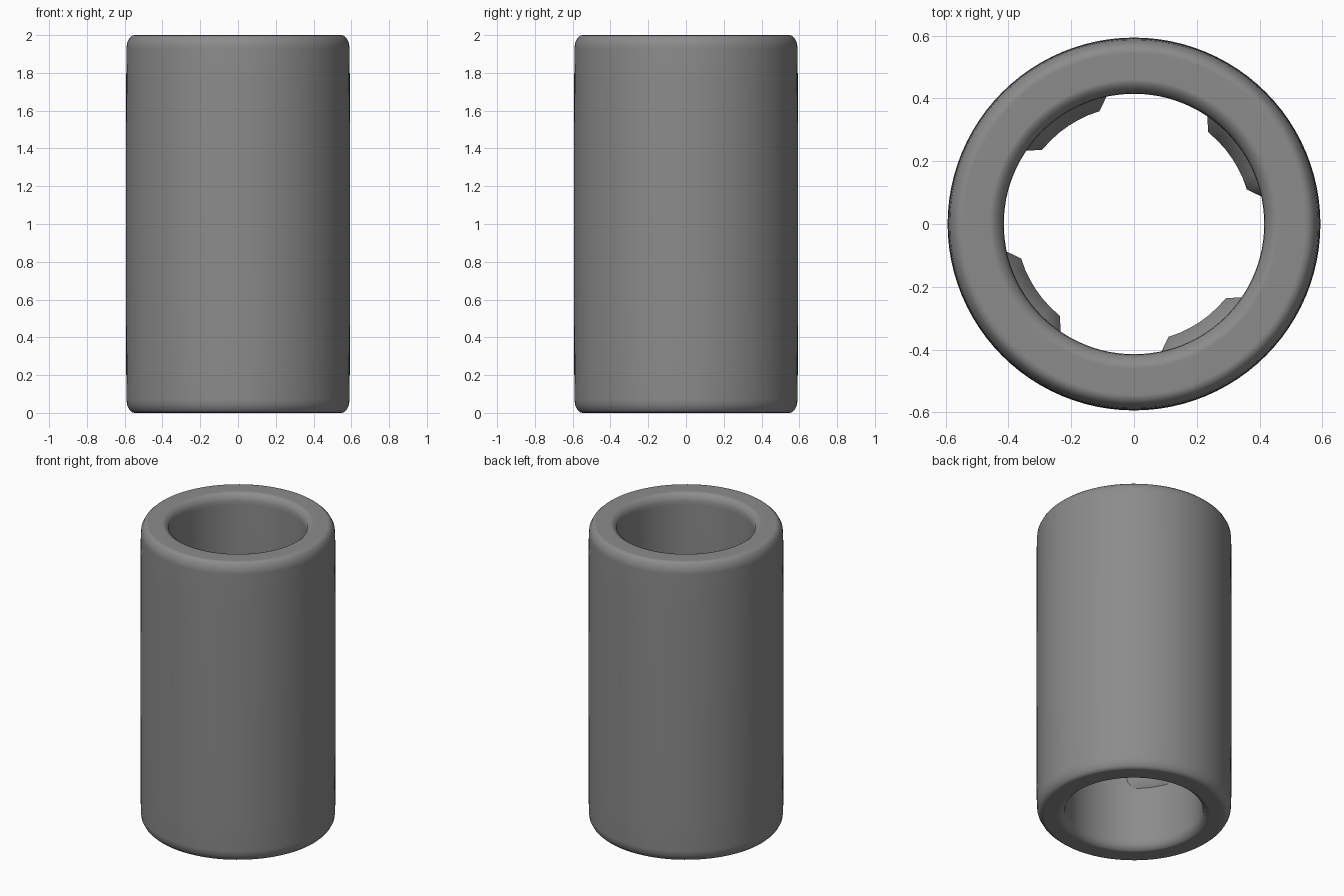
import bpy, bmesh, math

if "Cube" in bpy.data.objects:
    bpy.data.objects.remove(bpy.data.objects["Cube"])

# Dark grey for all parts
grey = bpy.data.materials.new("dark_grey")
grey.diffuse_color = (0.26, 0.26, 0.26, 1)
grey.use_nodes = True
grey.node_tree.nodes["Principled BSDF"].inputs["Base Color"].default_value = grey.diffuse_color


def make_object(name, bm, angle):
    bmesh.ops.recalc_face_normals(bm, faces=bm.faces)
    mesh = bpy.data.meshes.new(name)
    bm.to_mesh(mesh)
    bm.free()
    mesh.materials.append(grey)
    obj = bpy.data.objects.new(name, mesh)
    bpy.context.collection.objects.link(obj)
    bpy.ops.object.select_all(action='DESELECT')
    obj.select_set(True)
    bpy.context.view_layer.objects.active = obj
    bpy.ops.object.shade_smooth_by_angle(angle=math.radians(angle))
    return obj


# Sleeve: closed (radius, z) profile turned around z, upper half mirrored below;
# narrow support loops keep the end faces and walls flat
upper = [(0.415, 1.70), (0.415, 1.93), (0.417, 1.955), (0.424, 1.98), (0.445, 1.998),
         (0.46, 2.0), (0.545, 2.0), (0.56, 1.998), (0.574, 1.985), (0.587, 1.96),
         (0.591, 1.93), (0.592, 1.72)]
profile = upper + [(0.594, 1.0)] + [(r, 2 - z) for r, z in reversed(upper)]
SEGMENTS = 96
bm = bmesh.new()
rings = []
for i in range(SEGMENTS):
    a = math.tau * i / SEGMENTS
    rings.append([bm.verts.new((r * math.cos(a), r * math.sin(a), z)) for r, z in profile])
n = len(profile)
for i in range(SEGMENTS):
    p, q = rings[i], rings[(i + 1) % SEGMENTS]
    for j in range(n):
        k = (j + 1) % n
        bm.faces.new((p[j], q[j], q[k], p[k]))
sleeve = make_object("sleeve", bm, 60)
sleeve.modifiers.new("flat_ends", 'WEIGHTED_NORMAL').keep_sharp = True


# Lugs: four curved pads with bevelled borders on the bore wall
def lug(name, centre):
    offsets = [-22, -17, -11.3, -5.7, 0, 5.7, 11.3, 17, 22]
    heights = [0.42, 0.47, 0.95, 1.0]
    bm = bmesh.new()
    front, back = [], []
    for i, off in enumerate(offsets):
        a = math.radians(centre + off)
        front.append([])
        back.append([])
        for j, z in enumerate(heights):
            inside = 0 < i < len(offsets) - 1 and 0 < j < len(heights) - 1
            r = 0.376 if inside else 0.417
            v = bm.verts.new((r * math.cos(a), r * math.sin(a), z))
            front[-1].append(v)
            back[-1].append(v if not inside else
                            bm.verts.new((0.43 * math.cos(a), 0.43 * math.sin(a), z)))
    for grid in (front, back):
        for i in range(len(offsets) - 1):
            for j in range(len(heights) - 1):
                # corner faces shared by both sheets are built from distinct quads
                bm.faces.new((grid[i][j], grid[i + 1][j],
                              grid[i + 1][j + 1], grid[i][j + 1]))
    make_object(name, bm, 50)


for k in range(4):
    lug(f"inner_lug_{k + 1}", 34 + 90 * k)
